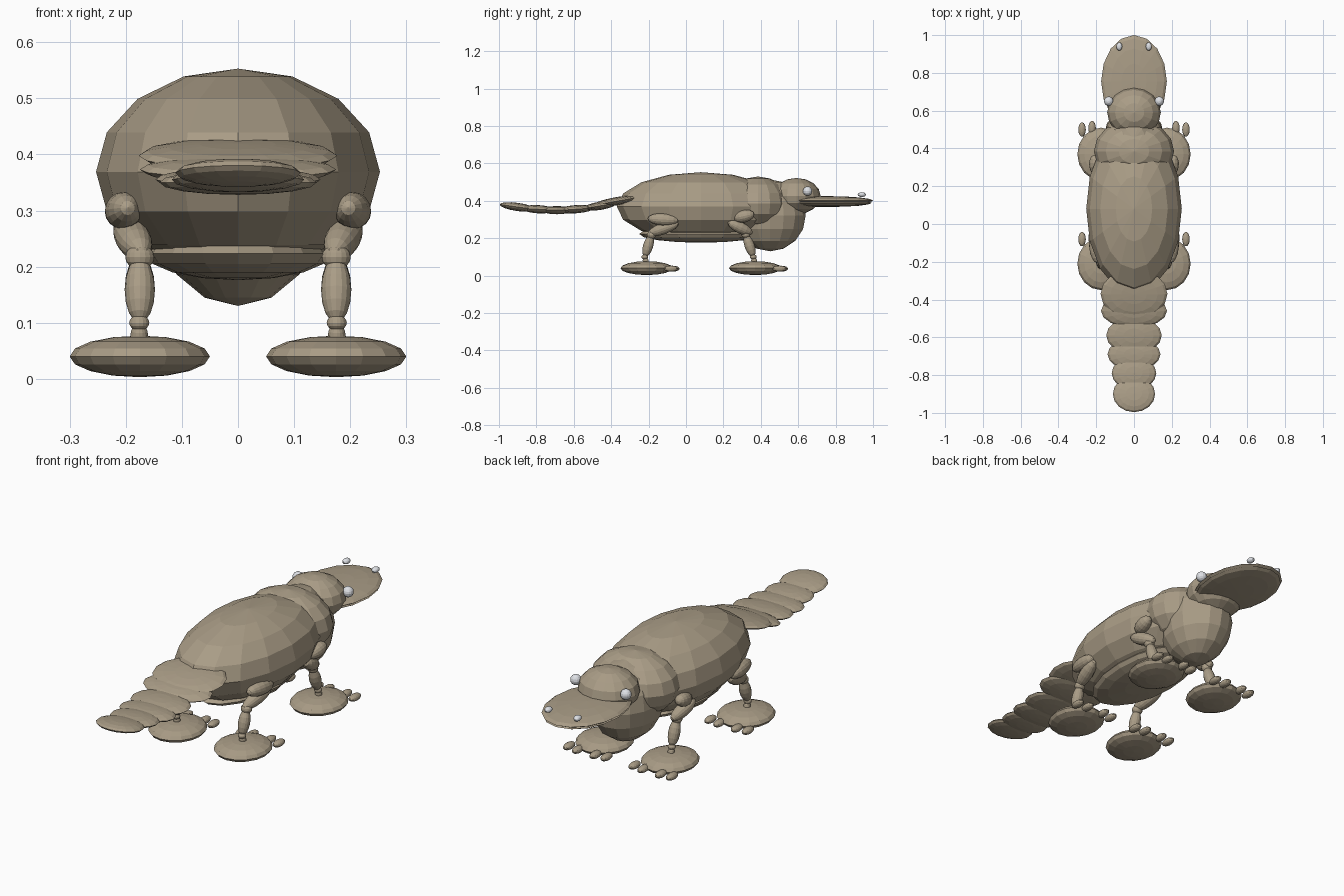
import bpy
import bmesh
from math import radians
from mathutils import Matrix, Vector

cube = bpy.data.objects.get("Cube")
if cube:
    bpy.data.objects.remove(cube, do_unlink=True)


def material(name, colour):
    mat = bpy.data.materials.new(name)
    mat.use_nodes = True
    mat.diffuse_color = colour
    mat.node_tree.nodes["Principled BSDF"].inputs["Base Color"].default_value = colour
    return mat


FUR = material("fur_tan", (0.40, 0.335, 0.24, 1))
WHITE = material("eye_white", (0.8, 0.82, 0.86, 1))


def add_sphere(name, transform, mat):
    bm = bmesh.new()
    bmesh.ops.create_uvsphere(bm, u_segments=16, v_segments=8, radius=1)
    bm.transform(transform)
    mesh = bpy.data.meshes.new(name)
    bm.to_mesh(mesh)
    bm.free()
    mesh.materials.append(mat)
    obj = bpy.data.objects.new(name, mesh)
    bpy.context.collection.objects.link(obj)
    return obj


def ellipsoid(name, centre, radii, tilt=0, mat=FUR):
    """Faceted ellipsoid; a positive tilt raises its +y end."""
    turn = Matrix.Rotation(radians(tilt), 4, "X")
    add_sphere(name, Matrix.Translation(centre) @ turn @ Matrix.Diagonal((*radii, 1)), mat)


def limb(name, start, end, radius):
    """Ellipsoid whose poles lie at two points."""
    a, b = Vector(start), Vector(end)
    turn = (b - a).to_track_quat("Z", "Y").to_matrix().to_4x4()
    scale = Matrix.Diagonal((radius, radius, (b - a).length / 2, 1))
    add_sphere(name, Matrix.Translation((a + b) / 2) @ turn @ scale, FUR)


# Torso and head
ellipsoid("body", (0, 0.08, 0.369), (0.253, 0.45, 0.184))
ellipsoid("belly", (0, 0.08, 0.223), (0.165, 0.33, 0.047))
ellipsoid("shoulders", (0, 0.385, 0.385), (0.212, 0.17, 0.145))
ellipsoid("chest", (0, 0.45, 0.322), (0.155, 0.19, 0.192))
ellipsoid("head", (0, 0.59, 0.425), (0.142, 0.13, 0.097))

# Flat bill
ellipsoid("upper_bill", (0, 0.755, 0.401), (0.174, 0.245, 0.024))
ellipsoid("lower_bill", (0, 0.755, 0.389), (0.168, 0.238, 0.022))

# Overlapping tail plates: y, z, half width, half length, tilt
tail = [(-0.37, 0.398, 0.177, 0.135, 10), (-0.46, 0.373, 0.175, 0.09, 9),
        (-0.59, 0.355, 0.147, 0.10, 4), (-0.69, 0.350, 0.14, 0.085, 0),
        (-0.79, 0.355, 0.118, 0.09, -3), (-0.90, 0.367, 0.112, 0.097, -8)]
for i, (y, z, width, length, tilt) in enumerate(tail):
    ellipsoid(f"tail_plate_{i + 1}", (0, y, z), (width, length, 0.022), tilt)


# Legs: each joint is a (y, z) pair
def leg(label, s, hip_a, hip_b, thigh_a, thigh_b, knee, ankle, foot_y):
    limb(label + "_hip", (s * 0.212, *hip_a), (s * 0.196, *hip_b), 0.033)
    limb(label + "_thigh", (s * 0.205, *thigh_a), (s * 0.17, *thigh_b), 0.031)
    ellipsoid(label + "_knee", (s * 0.175, *knee), (0.026, 0.024, 0.022))
    limb(label + "_shin", (s * 0.175, *knee), (s * 0.175, *ankle), 0.027)
    ellipsoid(label + "_ankle", (s * 0.176, *ankle), (0.018, 0.018, 0.014))
    limb(label + "_heel", (s * 0.176, *ankle), (s * 0.176, foot_y, 0.05), 0.016)
    ellipsoid(label + "_foot", (s * 0.175, foot_y, 0.04), (0.125, 0.14, 0.037))
    for i, (dx, dy) in enumerate([(-0.1, 0.13), (-0.047, 0.138), (0.047, 0.138), (0.1, 0.13)]):
        ellipsoid(f"{label}_toe_{i + 1}", (s * 0.175 + dx, foot_y + dy, 0.037),
                  (0.02, 0.038, 0.016))


for side, s in (("left", 1), ("right", -1)):
    leg("front_leg_" + side, s, (0.365, 0.33), (0.255, 0.305), (0.225, 0.287),
        (0.355, 0.225), (0.32, 0.22), (0.36, 0.1), 0.37)
    leg("back_leg_" + side, s, (-0.04, 0.295), (-0.205, 0.305), (-0.04, 0.28),
        (-0.205, 0.222), (-0.185, 0.217), (-0.22, 0.1), -0.21)
    ellipsoid("eye_" + side, (s * 0.134, 0.65, 0.452), (0.025, 0.025, 0.025), mat=WHITE)
    ellipsoid("nostril_" + side, (s * 0.078, 0.94, 0.433), (0.016, 0.022, 0.013), mat=WHITE)
